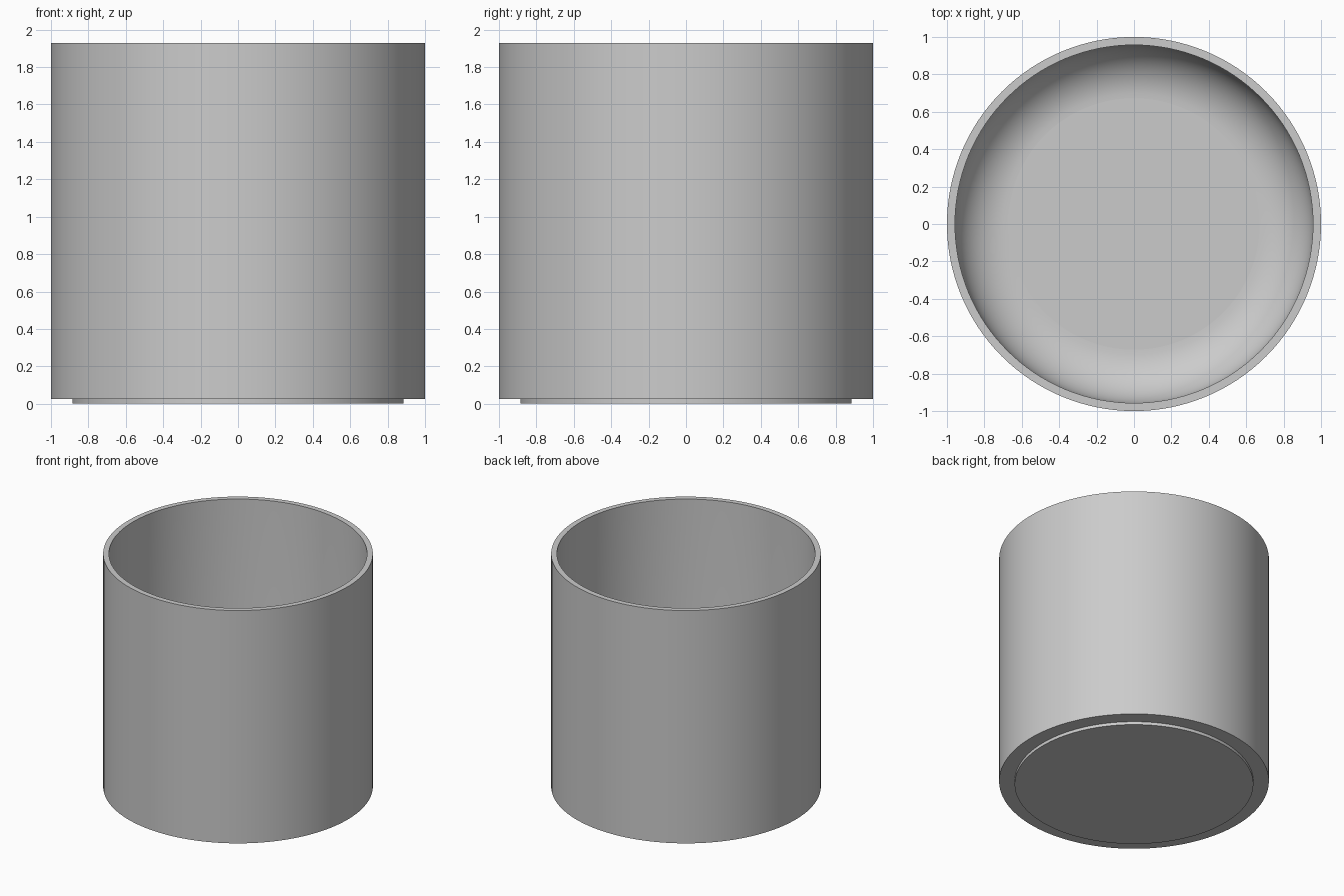
import bpy, bmesh, math

if "Cube" in bpy.data.objects:
    bpy.data.objects.remove(bpy.data.objects["Cube"])

SEGMENTS = 128
WALL_R, INNER_R, FOOT_R = 1.0, 0.957, 0.885
TOP, STEP, FLOOR, FILLET = 1.93, 0.025, 0.01, 0.285


def lathe(name, profile):
    """Revolve (radius, z) points around z; the ends are closed with discs."""
    bm = bmesh.new()
    rings = []
    for r, z in profile:
        rings.append([bm.verts.new((r * math.cos(a), r * math.sin(a), z))
                      for a in (2 * math.pi * i / SEGMENTS for i in range(SEGMENTS))])
    for lower, upper in zip(rings, rings[1:]):
        for i in range(SEGMENTS):
            j = (i + 1) % SEGMENTS
            bm.faces.new((lower[i], lower[j], upper[j], upper[i]))
    bm.faces.new(rings[0][::-1])
    bm.faces.new(rings[-1])
    bmesh.ops.recalc_face_normals(bm, faces=bm.faces)
    mesh = bpy.data.meshes.new(name)
    bm.to_mesh(mesh)
    bm.free()
    obj = bpy.data.objects.new(name, mesh)
    bpy.context.collection.objects.link(obj)
    return obj


# Foot, outer wall and rim
profile = [(FOOT_R, 0), (FOOT_R, STEP), (WALL_R, STEP), (WALL_R, TOP), (INNER_R, TOP)]
# Inner wall rounding into the flat floor
for i in range(17):
    a = math.pi / 2 * i / 16
    profile.append((INNER_R - FILLET + FILLET * math.cos(a),
                    FLOOR + FILLET - FILLET * math.sin(a)))

cup = lathe("cup_body", profile)
bpy.context.view_layer.objects.active = cup
cup.select_set(True)
bpy.ops.object.shade_smooth_by_angle(angle=math.radians(30))
# Keep the floor and base discs flat
for face in cup.data.polygons:
    if len(face.vertices) > 4:
        face.use_smooth = False
